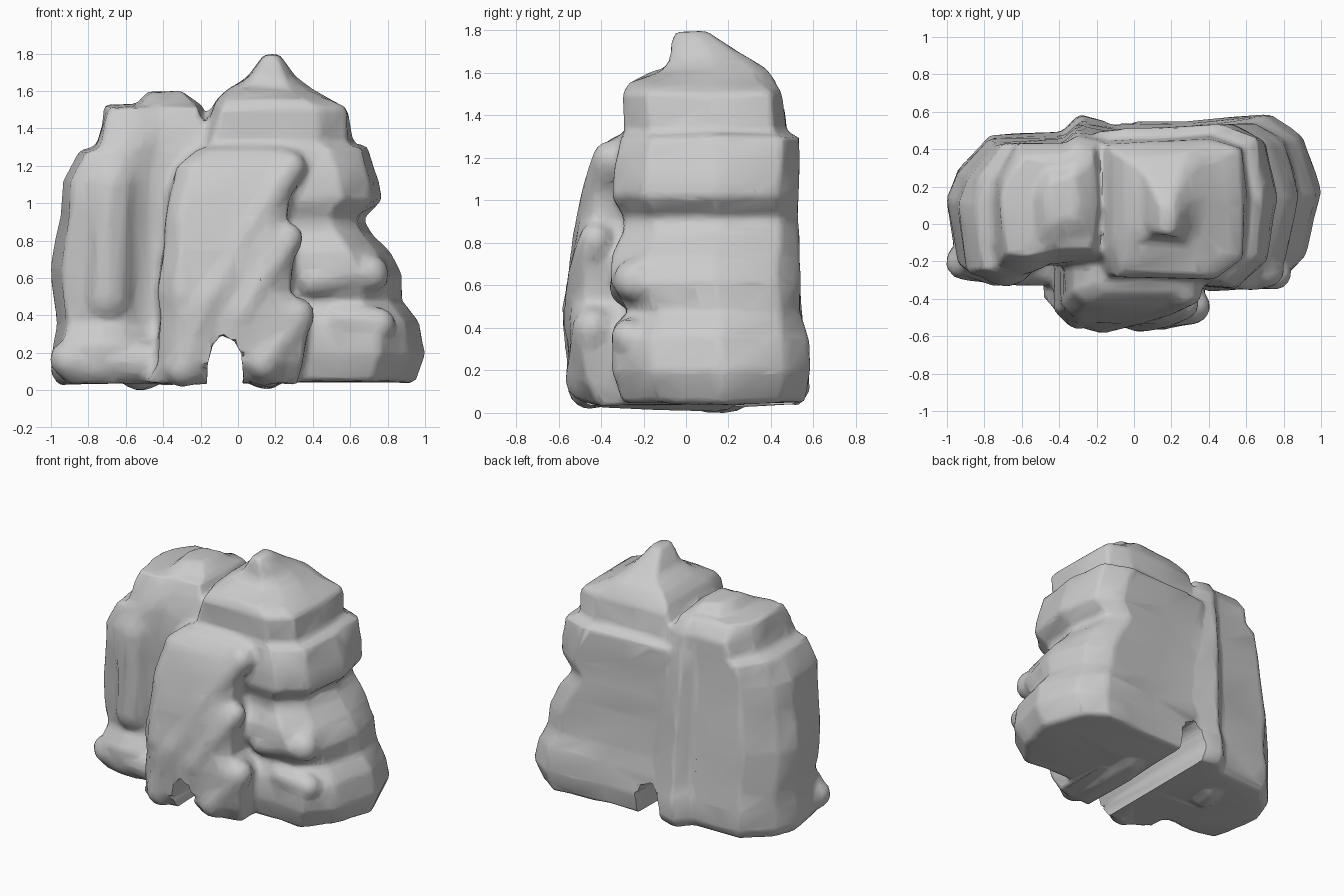
import bpy, bmesh
from mathutils import Vector, noise

if "Cube" in bpy.data.objects:
    bpy.data.objects.remove(bpy.data.objects["Cube"])

bm = bmesh.new()


def stack(outline, levels):
    """Loft a plan outline (-1..1) through levels (z, x0, x1, y0, y1, boxiness)."""
    rings = []
    for z, x0, x1, y0, y1, k in levels:
        ring = []
        for u, v in outline:
            m = max(abs(u), abs(v))
            u, v = u + (u / m - u) * k, v + (v / m - v) * k
            ring.append(bm.verts.new(((x0 + x1) / 2 + u * (x1 - x0) / 2,
                                      (y0 + y1) / 2 + v * (y1 - y0) / 2, z)))
        rings.append(ring)
    n = len(outline)
    for a, b in zip(rings, rings[1:]):
        for i in range(n):
            j = (i + 1) % n
            bm.faces.new((a[i], a[j], b[j], b[i]))
    bm.faces.new(rings[0][::-1])
    bm.faces.new(rings[-1])


def ridge(*balls):
    """Rounded ridge: hulls between successive balls (x, y, z, radius)."""
    for a, b in zip(balls, balls[1:]):
        part = bmesh.new()
        for x, y, z, r in (a, b):
            res = bmesh.ops.create_icosphere(part, subdivisions=2, radius=r)
            bmesh.ops.translate(part, verts=res["verts"], vec=(x, y, z))
        res = bmesh.ops.convex_hull(part, input=part.verts)
        loose = [v for v in part.verts if not v.link_faces]
        inner = set(res["geom_interior"]) | set(res["geom_unused"]) | set(loose)
        bmesh.ops.delete(part, geom=[v for v in inner if isinstance(v, bmesh.types.BMVert)],
                         context="VERTS")
        tmp = bpy.data.meshes.new("ridge_tmp")
        part.to_mesh(tmp)
        bm.from_mesh(tmp)
        part.free()
        bpy.data.meshes.remove(tmp)


# left pillar
stack([(-.88, -.88), (-.5, -1), (-.2, -.95), (.1, -.76), (.9, -.8), (1, 0), (.9, .9),
       (.5, 1), (.3, .8), (-.52, .78), (-.9, .35), (-1, 0)],
      [(.04, -.96, -.08, -.28, .54, 0), (.1, -1, -.06, -.32, .58, 0),
       (.25, -.99, -.05, -.33, .58, 0), (.36, -.97, -.05, -.26, .56, 0),
       (.65, -1, -.05, -.27, .54, 0), (.95, -.95, -.08, -.3, .52, .1),
       (1.12, -.93, -.1, -.3, .51, .1), (1.28, -.85, -.13, -.28, .49, .3),
       (1.31, -.76, -.15, -.26, .48, .4), (1.42, -.73, -.17, -.22, .47, .5),
       (1.52, -.71, -.2, -.18, .4, .4), (1.53, -.54, -.22, -.12, .34, .2),
       (1.6, -.48, -.3, 0, .27, 0)])

# right pillar with stepped shelves
stack([(-1, -.5), (-.8, -.9), (.15, -.96), (.55, -1), (.83, -.6), (1, .1), (.8, .73),
       (.5, 1), (-.3, .92), (-1, .92)],
      [(.05, -.1, .94, -.3, .56, 0), (.2, -.1, 1.01, -.35, .59, 0),
       (.36, -.1, .97, -.34, .57, .1), (.48, -.1, .88, -.28, .54, .2),
       (.62, -.1, .88, -.36, .54, .2), (.74, -.12, .81, -.35, .53, .3),
       (.85, -.14, .71, -.29, .53, .3), (.92, -.15, .67, -.29, .53, .3),
       (1.02, -.17, .77, -.35, .53, .3), (1.12, -.17, .75, -.34, .53, .4),
       (1.3, -.2, .69, -.31, .53, .6), (1.32, -.2, .61, -.29, .47, .7),
       (1.51, -.14, .59, -.3, .45, .7), (1.56, -.12, .5, -.27, .42, .4),
       (1.62, -.06, .38, -.12, .38, .2), (1.67, .05, .31, -.08, .3, 0),
       (1.8, .14, .22, -.06, .1, 0)])

# front buttress
stack([(-1, -.7), (-.75, -.97), (0, -1), (.7, -.95), (1, -.75), (1, 1), (-1, 1)],
      [(.04, -.5, .31, -.46, 0, 0), (.15, -.43, .35, -.54, 0, 0),
       (.4, -.42, .38, -.56, 0, 0), (.53, -.43, .28, -.55, 0, 0),
       (.75, -.4, .3, -.54, 0, 0), (.9, -.38, .26, -.51, 0, 0),
       (1.05, -.37, .28, -.48, 0, 0), (1.2, -.33, .33, -.43, 0, 0),
       (1.29, -.22, .34, -.37, 0, 0), (1.32, -.1, .28, -.3, 0, 0)])

# diagonal ridges, knobs and low boulders
ridge((-.3, -.46, .12, .1), (-.14, -.48, .5, .11), (.02, -.44, .8, .1), (.28, -.36, 1.2, .09))
ridge((-.3, -.46, .5, .1), (-.27, -.4, .95, .1), (-.2, -.34, 1.15, .1))
ridge((.02, -.48, .42, .1), (.16, -.46, .65, .1), (.27, -.42, .82, .08))
ridge((.14, -.46, .15, .11), (.31, -.44, .4, .1))
ridge((-.9, -.2, .17, .11), (-.5, -.22, .15, .12))
ridge((-.7, -.18, .5, .14), (-.68, -.18, 1.1, .16), (-.6, -.08, 1.35, .14))
ridge((.55, -.26, .38, .09), (.75, -.26, .36, .09))
ridge((.4, -.26, .6, .1), (.7, -.24, .63, .11))
ridge((-.05, -.16, 1.36, .12), (.03, -.12, 1.5, .12))
ridge((-.53, .1, .11, .12), (-.5, .2, .12, .12))
ridge((.13, -.4, .12, .1), (.15, .15, .12, .12))
bmesh.ops.recalc_face_normals(bm, faces=bm.faces)

mesh = bpy.data.meshes.new("cliff_rock")
bm.to_mesh(mesh)
bm.free()
rock = bpy.data.objects.new("cliff_rock", mesh)
bpy.context.collection.objects.link(rock)

# arch tunnel cutter through the base
bm = bmesh.new()
stackpts = [(-.16, -.2), (-.17, .14), (-.14, .24), (-.09, .3), (-.02, .27), (.02, .2), (.03, -.2)]
ends = [[bm.verts.new((x, y, z)) for x, z in stackpts] for y in (-.9, .9)]
for i in range(len(stackpts)):
    j = (i + 1) % len(stackpts)
    bm.faces.new((ends[0][i], ends[0][j], ends[1][j], ends[1][i]))
bm.faces.new(ends[0])
bm.faces.new(ends[1])
bmesh.ops.recalc_face_normals(bm, faces=bm.faces)
mesh = bpy.data.meshes.new("arch_cutter")
bm.to_mesh(mesh)
bm.free()
cutter = bpy.data.objects.new("arch_cutter", mesh)
bpy.context.collection.objects.link(cutter)
cutter.hide_render = True
cutter.hide_set(True)

# fuse the masses, carve the arch, soften, reduce to broad planes
mod = rock.modifiers.new("fuse", "REMESH")
mod.mode, mod.voxel_size = "VOXEL", .022
mod = rock.modifiers.new("arch", "BOOLEAN")
mod.operation, mod.object, mod.solver = "DIFFERENCE", cutter, "EXACT"
mod = rock.modifiers.new("soften", "SMOOTH")
mod.factor, mod.iterations = .5, 3
mod = rock.modifiers.new("planes", "DECIMATE")
mod.ratio = .12
bpy.context.view_layer.objects.active = rock
rock.select_set(True)
for name in [m.name for m in rock.modifiers]:
    bpy.ops.object.modifier_apply(modifier=name)
bpy.data.objects.remove(cutter)

# slight craggy unevenness
for v in rock.data.vertices:
    v.co += v.normal * noise.noise(v.co * 5 + Vector((3, 1, 7))) * .015
low = min(v.co.z for v in rock.data.vertices)
for v in rock.data.vertices:
    v.co.z -= low
bpy.ops.object.shade_smooth_by_angle(angle=.9)
